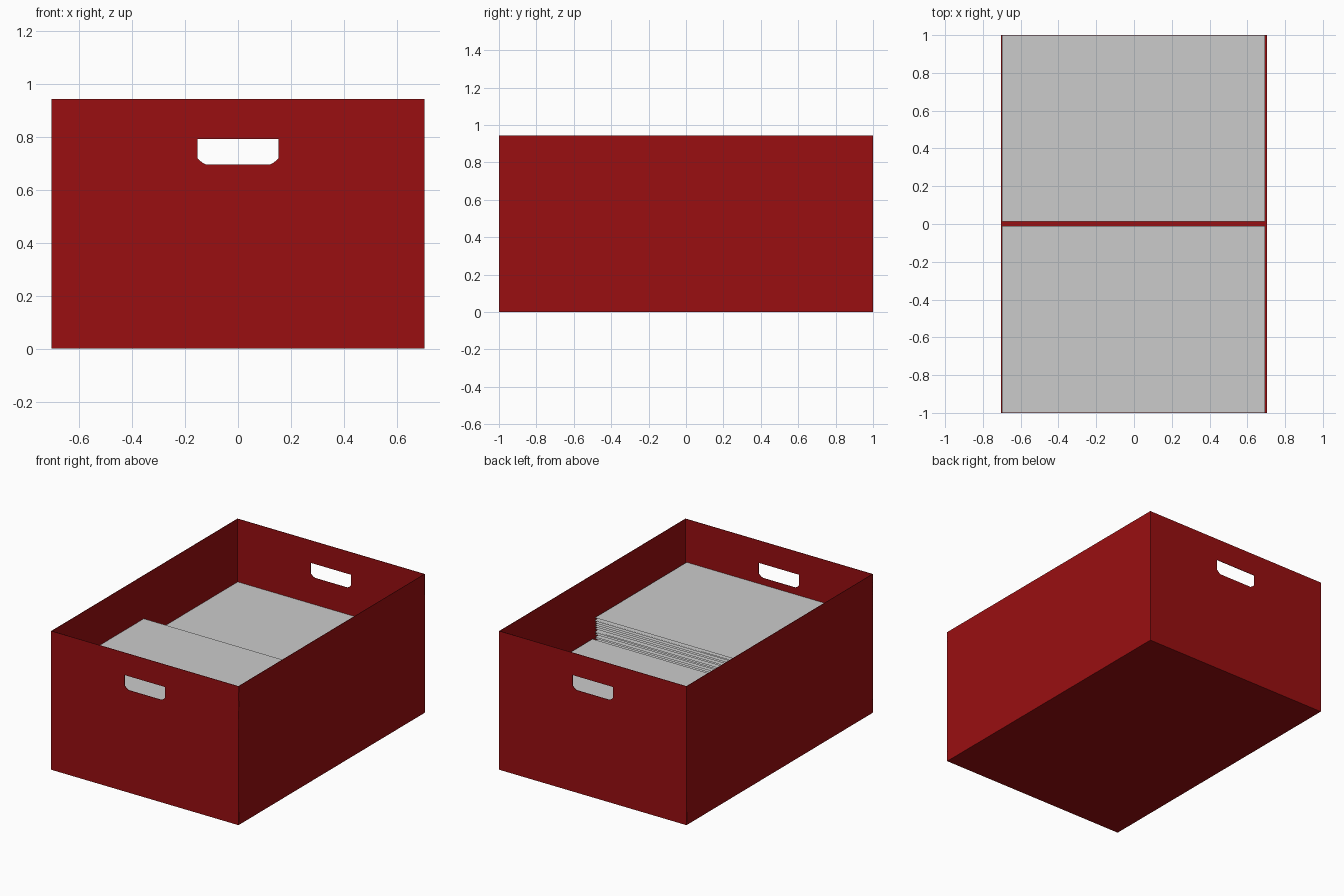
import bpy
import bmesh
import math
import random
from mathutils import Matrix, Vector

if "Cube" in bpy.data.objects:
    bpy.data.objects.remove(bpy.data.objects["Cube"])

random.seed(4)

W, D, H, T = 0.704, 1.0, 0.943, 0.003   # half width, half depth, height, board thickness

red = bpy.data.materials.new("red_board")
red.diffuse_color = (0.321, 0.0045, 0.0055, 1)
red.use_nodes = True
red.node_tree.nodes["Principled BSDF"].inputs["Base Color"].default_value = red.diffuse_color


def finish(name, bm, mat=None):
    mesh = bpy.data.meshes.new(name)
    bm.to_mesh(mesh)
    bm.free()
    obj = bpy.data.objects.new(name, mesh)
    bpy.context.collection.objects.link(obj)
    if mat:
        mesh.materials.append(mat)
    return obj


def board(name, lo, hi):
    lo, hi = Vector(lo), Vector(hi)
    bm = bmesh.new()
    m = Matrix.Translation((lo + hi) / 2) @ Matrix.Diagonal((*(hi - lo), 1))
    bmesh.ops.create_cube(bm, size=1, matrix=m)
    return finish(name, bm, red)


# Floor and plain long walls
board("box_floor", (-W, -D, 0), (W, D, T))
board("left_wall", (-W, -D, 0), (-W + T, D, H))
board("right_wall", (W - T, -D, 0), (W, D, H))

# End walls: outline with a hand hole, square on top and chamfered below
outline = [(-W, 0), (W, 0), (W, H), (-W, H)]
half = [(0.122, 0.696), (0.136, 0.703), (0.153, 0.719), (0.153, 0.791)]
hole = half + [(-x, z) for x, z in reversed(half)]


def end_wall(name, y):
    curve = bpy.data.curves.new(name, "CURVE")
    curve.dimensions = "2D"
    curve.fill_mode = "BOTH"
    curve.extrude = T / 2
    for pts in (outline, hole):
        sp = curve.splines.new("POLY")
        sp.points.add(len(pts) - 1)
        for p, (x, z) in zip(sp.points, pts):
            p.co = (x, z, 0, 1)
        sp.use_cyclic_u = True
    obj = bpy.data.objects.new(name, curve)
    bpy.context.collection.objects.link(obj)
    obj.location = (0, y, 0)
    obj.rotation_euler = (math.pi / 2, 0, 0)
    curve.materials.append(red)
    bpy.ops.object.select_all(action="DESELECT")
    obj.select_set(True)
    bpy.context.view_layer.objects.active = obj
    bpy.ops.object.convert(target="MESH")


end_wall("front_wall", -D + T / 2)
end_wall("back_wall", D - T / 2)


# Paper stacks: single loose sheets, each lying very slightly uneven
def paper_stack(name, side, inner, height, count):
    bm = bmesh.new()
    step = (height - 0.012) / (count - 1)
    y0, y1 = sorted((side * inner, side * (D - T / 2)))
    for i in range(count):
        z = 0.012 + i * step
        corners = [(-0.7, y0), (0.693, y0), (0.693, y1), (-0.7, y1)]
        loose = 0.004 if i < count - 1 else 0
        bm.faces.new([bm.verts.new((x, y, z + random.uniform(-loose, loose)))
                      for x, y in corners])
    finish(name, bm)


paper_stack("front_paper_stack", -1, 0.011, 0.65, 50)
paper_stack("back_paper_stack", 1, 0.014, 0.515, 40)
